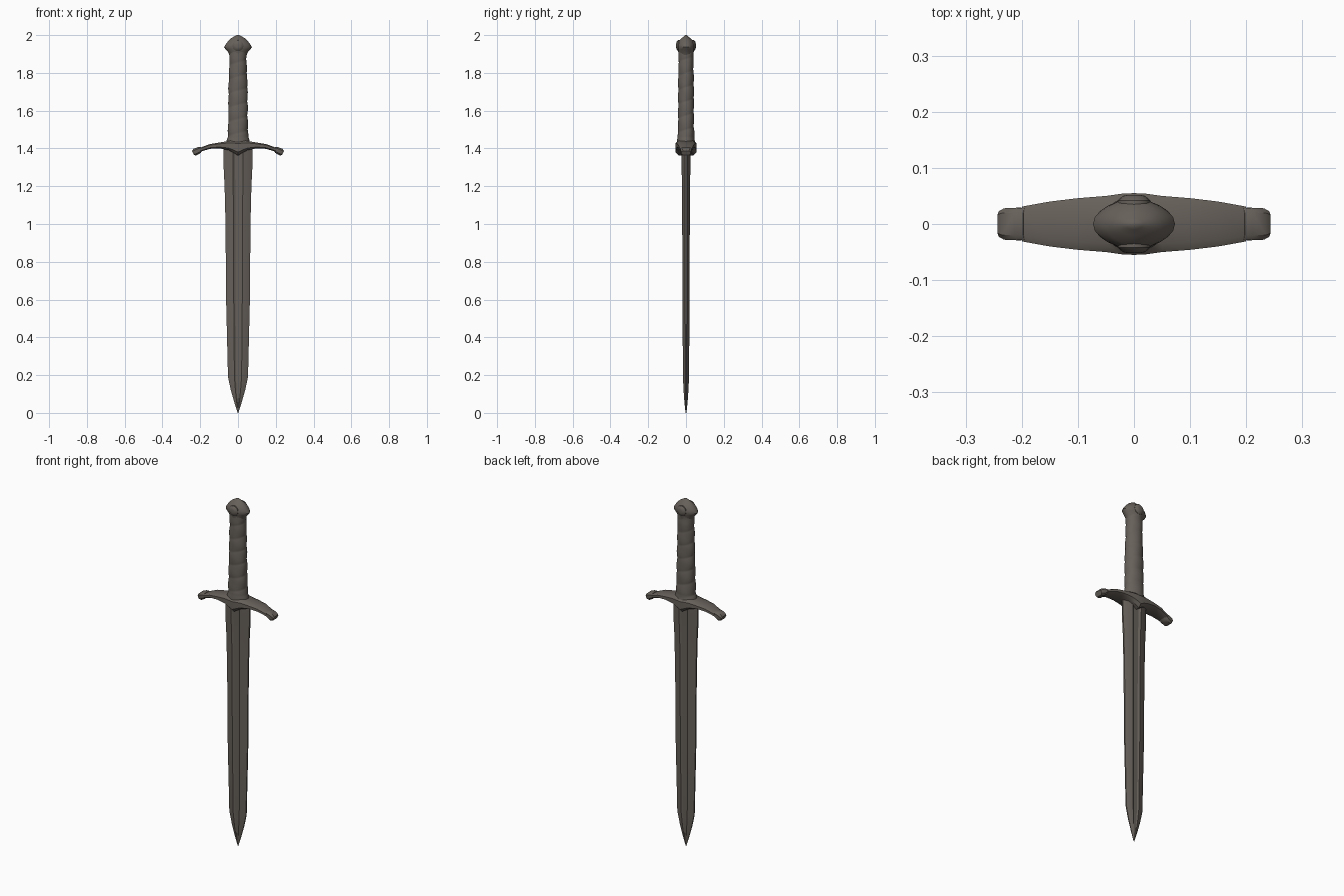
import bpy, bmesh, math
from math import sin, cos, pi
from mathutils import Vector

if "Cube" in bpy.data.objects:
    bpy.data.objects.remove(bpy.data.objects["Cube"])

# Single aged metal colour
metal = bpy.data.materials.new("dark_brown_grey")
metal.use_nodes = True
colour = (0.135, 0.118, 0.102, 1)
metal.diffuse_color = colour
metal.node_tree.nodes["Principled BSDF"].inputs["Base Color"].default_value = colour


def loft(name, rings, angle=35):
    """Skin a list of equal-length rings and cap both ends."""
    bm = bmesh.new()
    loops = [[bm.verts.new(p) for p in ring] for ring in rings]
    for a, b in zip(loops, loops[1:]):
        for i in range(len(a)):
            j = (i + 1) % len(a)
            bm.faces.new((a[i], a[j], b[j], b[i]))
    bm.faces.new(loops[0])
    bm.faces.new(loops[-1])
    bmesh.ops.recalc_face_normals(bm, faces=bm.faces)
    mesh = bpy.data.meshes.new(name)
    bm.to_mesh(mesh)
    bm.free()
    mesh.materials.append(metal)
    obj = bpy.data.objects.new(name, mesh)
    bpy.context.collection.objects.link(obj)
    bpy.ops.object.select_all(action='DESELECT')
    obj.select_set(True)
    bpy.context.view_layer.objects.active = obj
    bpy.ops.object.shade_smooth_by_angle(angle=math.radians(angle))
    return obj


def sample(profile, t):
    """Linear interpolation in (t, a, b) rows."""
    for p, q in zip(profile, profile[1:]):
        if t <= q[0]:
            f = (t - p[0]) / (q[0] - p[0])
            return [u + (v - u) * f for u, v in zip(p[1:], q[1:])]
    return profile[-1][1:]


# Blade: bevelled edges with a shallow central fuller
quarter = [(1, 0.22), (0.72, 0.7), (0.36, 1), (0.2, 0.72)]
section = quarter + [(-x, y) for x, y in reversed(quarter)]
section += [(-x, -y) for x, y in section]
blade_rows = [(0.0, 0.002, 0.002), (0.05, 0.018, 0.008), (0.12, 0.038, 0.013),
              (0.19, 0.053, 0.016), (0.6, 0.063, 0.019), (1.0, 0.066, 0.02),
              (1.2, 0.071, 0.021), (1.32, 0.077, 0.024), (1.41, 0.077, 0.026)]
loft("blade", [[(x * w, y * d, z) for x, y in section] for z, w, d in blade_rows], 20)

# Crossguard: drooping arms with a pointed centre
# rows: x, top z, bottom z, half depth
arm = [(0.0, 1.445, 1.362, 0.055), (0.022, 1.443, 1.376, 0.054),
       (0.05, 1.44, 1.391, 0.05), (0.1, 1.431, 1.401, 0.046),
       (0.15, 1.423, 1.398, 0.04), (0.2, 1.404, 1.382, 0.031)]


def guard_ring(x, top, bottom, d):
    mid, h = (top + bottom) / 2, (top - bottom) / 2
    shape = [(1, 0.55), (0.7, 1), (-0.7, 1), (-1, 0.55)]
    shape += [(-a, -b) for a, b in shape]
    return [(x, a * d, mid + b * h) for a, b in shape]


rows = [(-x, t, b, d) for x, t, b, d in reversed(arm[1:])] + arm
loft("crossguard", [guard_ring(*r) for r in rows])

# Flared knobs at the guard ends, tilted downwards
for side, label in ((1, "left"), (-1, "right")):
    knob = []
    for along, h, d in ((-0.008, 0.011, 0.028), (0.006, 0.017, 0.029),
                        (0.03, 0.019, 0.028), (0.042, 0.013, 0.023)):
        ring = guard_ring(along, h, -h, d)
        c, s = cos(0.45), sin(0.45)
        knob.append([(side * (0.2 + x * c + z * s), y, 1.394 - x * s + z * c)
                     for x, y, z in ring])
    loft("guard_knob_" + label, knob)

# Grip: oval handle with a spiral leather wrap
grip_rows = [(1.42, 0.066, 0.05), (1.46, 0.055, 0.044), (1.52, 0.052, 0.042),
             (1.7, 0.05, 0.041), (1.85, 0.045, 0.039), (1.92, 0.046, 0.04)]
rings = []
for k in range(101):
    z = 1.42 + 0.5 * k / 100
    w, d = sample(grip_rows, z)
    fade = min(1, (z - 1.42) / 0.05, (1.92 - z) / 0.05)
    ring = []
    for i in range(32):
        a = 2 * pi * i / 32
        wrap = abs(sin((z * 2 * pi / 0.075 - a) / 2))
        dent = sin(3 * a + 23 * z) * sin(41 * z - a)
        r = 1 + fade * (0.07 * wrap ** 0.6 - 0.045 + 0.025 * dent)
        ring.append((w * r * cos(a), d * r * sin(a), z))
    rings.append(ring)
loft("grip", rings, 50)

# Pommel: mushroom cap, wider across the front with pointed sides
pommel_rows = [(1.89, 0.044, 0.038), (1.91, 0.052, 0.041), (1.925, 0.066, 0.044),
               (1.936, 0.073, 0.046), (1.95, 0.066, 0.047), (1.97, 0.051, 0.039),
               (1.985, 0.034, 0.021), (1.995, 0.017, 0.01), (2.0, 0.006, 0.004)]
rings = []
for z, w, d in pommel_rows:
    ring = []
    for i in range(24):
        a = 2 * pi * i / 24
        ring.append((w * cos(a) * abs(cos(a)) ** 0.3, d * sin(a), z))
    rings.append(ring)
loft("pommel", rings, 40)

# Round bosses on the pommel's front and back
for side, label in ((-1, "front"), (1, "back")):
    rings = [[(r * cos(2 * pi * i / 16), side * y, 1.944 + r * sin(2 * pi * i / 16))
              for i in range(16)]
             for y, r in ((0.02, 0.03), (0.042, 0.029), (0.05, 0.02), (0.052, 0.01))]
    loft("pommel_boss_" + label, rings, 40)
